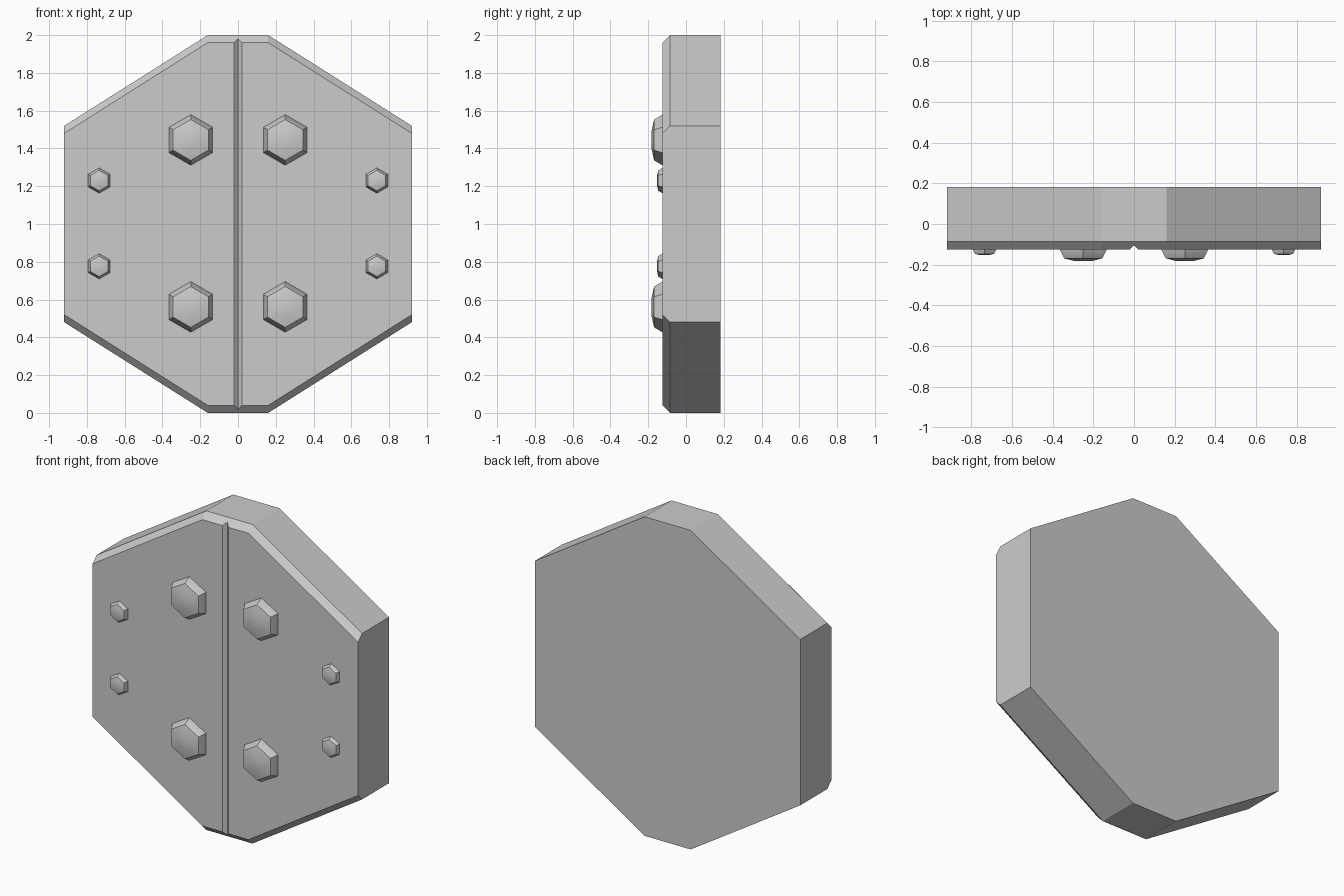
import bpy, bmesh
from math import sin, cos, pi

if "Cube" in bpy.data.objects:
    bpy.data.objects.remove(bpy.data.objects["Cube"])

FRONT, BEVEL, BACK = -0.125, -0.085, 0.182


def loft(name, rings):
    """Closed solid through a list of matching rings of points."""
    bm = bmesh.new()
    vs = [[bm.verts.new(p) for p in r] for r in rings]
    for a, b in zip(vs, vs[1:]):
        for i in range(len(a)):
            j = (i + 1) % len(a)
            bm.faces.new((a[i], a[j], b[j], b[i]))
    bm.faces.new(vs[0])
    bm.faces.new(vs[-1])
    bmesh.ops.recalc_face_normals(bm, faces=bm.faces)
    mesh = bpy.data.meshes.new(name)
    bm.to_mesh(mesh)
    bm.free()
    ob = bpy.data.objects.new(name, mesh)
    bpy.context.collection.objects.link(ob)
    return ob


def select_only(ob):
    bpy.ops.object.select_all(action='DESELECT')
    ob.select_set(True)
    bpy.context.view_layer.objects.active = ob


def outline(y, inset):
    half = [(0.16, 1 - inset), (0.92, 0.52 - inset)]
    pts = half + [(x, -z) for x, z in half[::-1]]
    pts += [(-x, z) for x, z in pts[::-1]]
    return [(x, y, 1 + z) for x, z in pts]


# Octagonal plate with chamfered front on the upper and lower edges
plate = loft("plate", [outline(FRONT, 0.04), outline(BEVEL, 0), outline(BACK, 0)])

# V groove down the middle of the front
cutter = loft("groove_cutter", [
    [(-0.042, FRONT - 0.02, z), (0.042, FRONT - 0.02, z), (0, FRONT + 0.02, z)]
    for z in (-0.1, 2.1)])
cutter.hide_render = True
mod = plate.modifiers.new("groove", 'BOOLEAN')
mod.operation = 'DIFFERENCE'
mod.solver = 'EXACT'
mod.object = cutter
select_only(plate)
bpy.ops.object.modifier_apply(modifier=mod.name)
bpy.data.objects.remove(cutter)


# Domed hexagonal bolt heads: (radius, height above the plate)
def bolt(name, x, z, s):
    profile = [(0.134, -0.005), (0.134, 0), (0.108, 0.044), (0.05, 0.057)]
    rings = [[(x + s * r * sin(k * pi / 3), FRONT - s * h, z + s * r * cos(k * pi / 3))
              for k in range(6)] for r, h in profile]
    ob = loft(name, rings)
    select_only(ob)
    bpy.ops.object.shade_smooth_by_angle(angle=pi / 6)


for side, sx in (("left", -1), ("right", 1)):
    for level, sz in (("lower", -1), ("upper", 1)):
        bolt(f"large_bolt_{level}_{side}", sx * 0.25, 1.003 + sz * 0.442, 1.0)
        bolt(f"small_bolt_{level}_{side}", sx * 0.735, 1.003 + sz * 0.227, 0.5)
